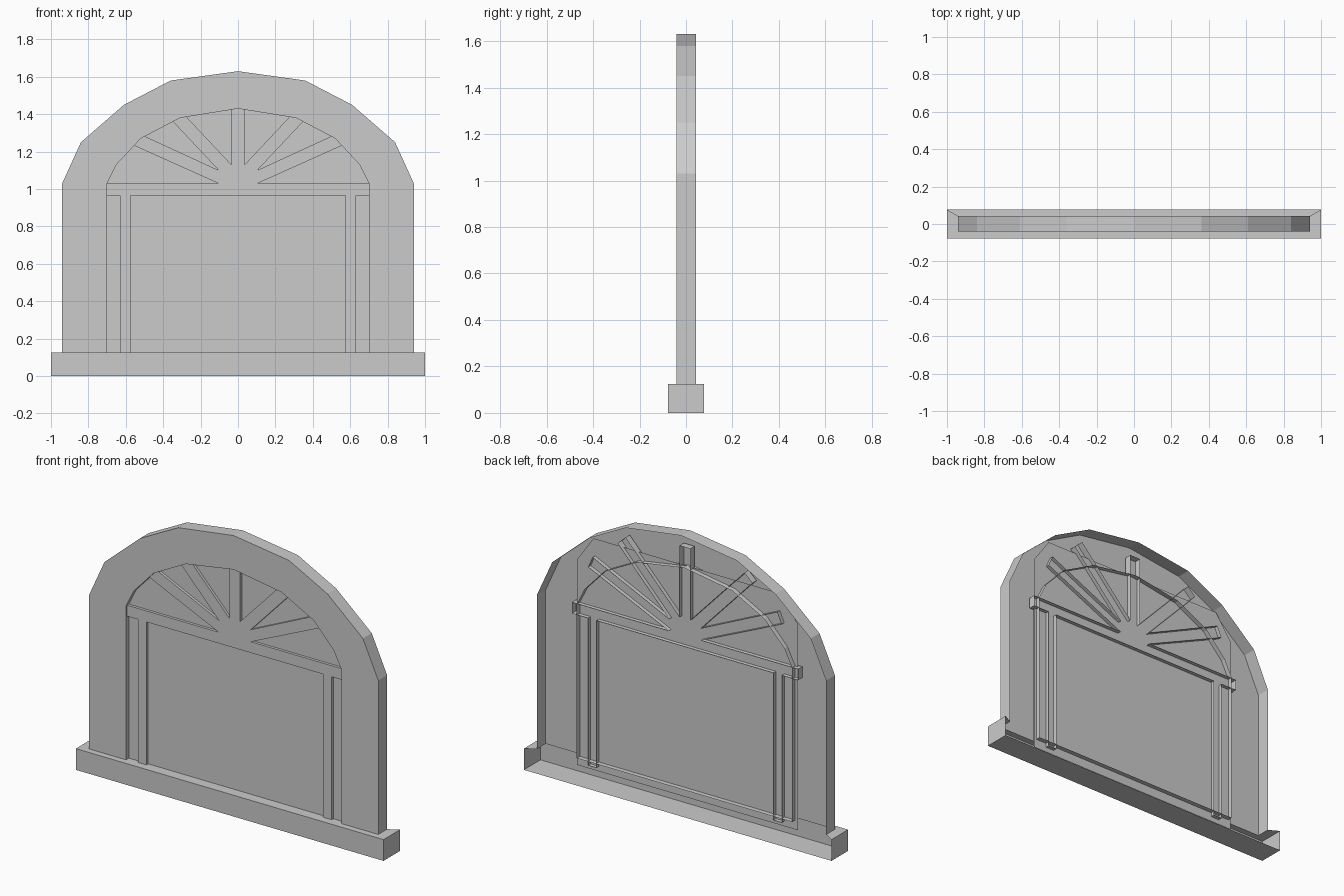
import bpy, bmesh
from math import radians, cos, sin

if "Cube" in bpy.data.objects:
    bpy.data.objects.remove(bpy.data.objects["Cube"])


def make(name, faces):
    """Mesh object from a list of faces, each a list of 3D points."""
    bm = bmesh.new()
    for f in faces:
        bm.faces.new([bm.verts.new(p) for p in f])
    bmesh.ops.remove_doubles(bm, verts=bm.verts, dist=0.0005)
    me = bpy.data.meshes.new(name)
    bm.to_mesh(me)
    bm.free()
    ob = bpy.data.objects.new(name, me)
    bpy.context.collection.objects.link(ob)
    return ob


def mirrored(half):
    """Full counter-clockwise outline from its right half (bottom to top)."""
    left = [(-x, z) for x, z in reversed(half) if x > 0.0001]
    return half + left


def cap(outline, y):
    return [[(x, y, z) for x, z in outline]]


def walls(outline, y0, y1, closed=True):
    pairs = list(zip(outline, outline[1:] + outline[:1]))
    if not closed:
        pairs.pop()
    return [[(a[0], y0, a[1]), (a[0], y1, a[1]), (b[0], y1, b[1]), (b[0], y0, b[1])]
            for a, b in pairs]


FRONT, BACK, SILL = -0.04, 0.042, 0.125
outer = mirrored([(.94, SILL), (.94, 1.03), (.84, 1.25), (.61, 1.45), (.36, 1.58), (0, 1.63)])
inner = mirrored([(.70, SILL), (.70, 1.03), (.65, 1.13), (.52, 1.27), (.31, 1.38), (0, 1.43)])

# arched frame: front plate and outer walls, open at the back
plate = []
for i in range(len(outer) - 1):
    ring = [inner[i], outer[i], outer[i + 1], inner[i + 1]]
    plate += cap(ring, FRONT)
make("arched_frame", plate + walls(outer, FRONT, BACK, closed=False))

# lining of the opening, including the inner ledge
make("opening_lining", walls(inner[::-1], FRONT, 0.015))

# glass pane with clipped upper corners
make("glass_pane", cap(mirrored([(.717, .07), (.717, 1.28), (.61, 1.43)]), -0.014))


# glazing bars: uprights, transom and fan rays as one hollow outline
def ray_end(angle, length, half_width=.035):
    c, s = cos(radians(angle)), sin(radians(angle))
    return [(length * c + k * half_width * s, 1.03 + length * s - k * half_width * c)
            for k in (1, -1)]


bars = [(.575, .965), (.575, .10), (.63, .10), (.63, .965), (.735, .965), (.735, 1.03), (.105, 1.03)]
bars += ray_end(23.5, .67) + [(.103, 1.10)]
bars += ray_end(47.5, .61) + [(.035, 1.13), (.035, 1.55)]
bars = mirrored(bars)
make("glazing_bars", cap(bars, -0.03) + walls(bars, -0.03, 0.01))

# sill: open-backed box, top only around the frame
w, d = 1.0, 0.077
sill = [
    [(-w, -d, 0), (w, -d, 0), (w, -d, SILL), (-w, -d, SILL)],
    [(-w, d, 0), (w, d, 0), (w, -d, 0), (-w, -d, 0)],
    [(-w, -d, SILL), (w, -d, SILL), (.94, FRONT, SILL), (-.94, FRONT, SILL)],
    [(w, -d, 0), (w, d, 0), (w, d, SILL), (w, -d, SILL)],
    [(-w, d, 0), (-w, -d, 0), (-w, -d, SILL), (-w, d, SILL)],
    [(w, -d, SILL), (w, d, SILL), (.94, BACK, SILL), (.94, FRONT, SILL)],
    [(-w, d, SILL), (-w, -d, SILL), (-.94, FRONT, SILL), (-.94, BACK, SILL)],
]
make("window_sill", sill)
